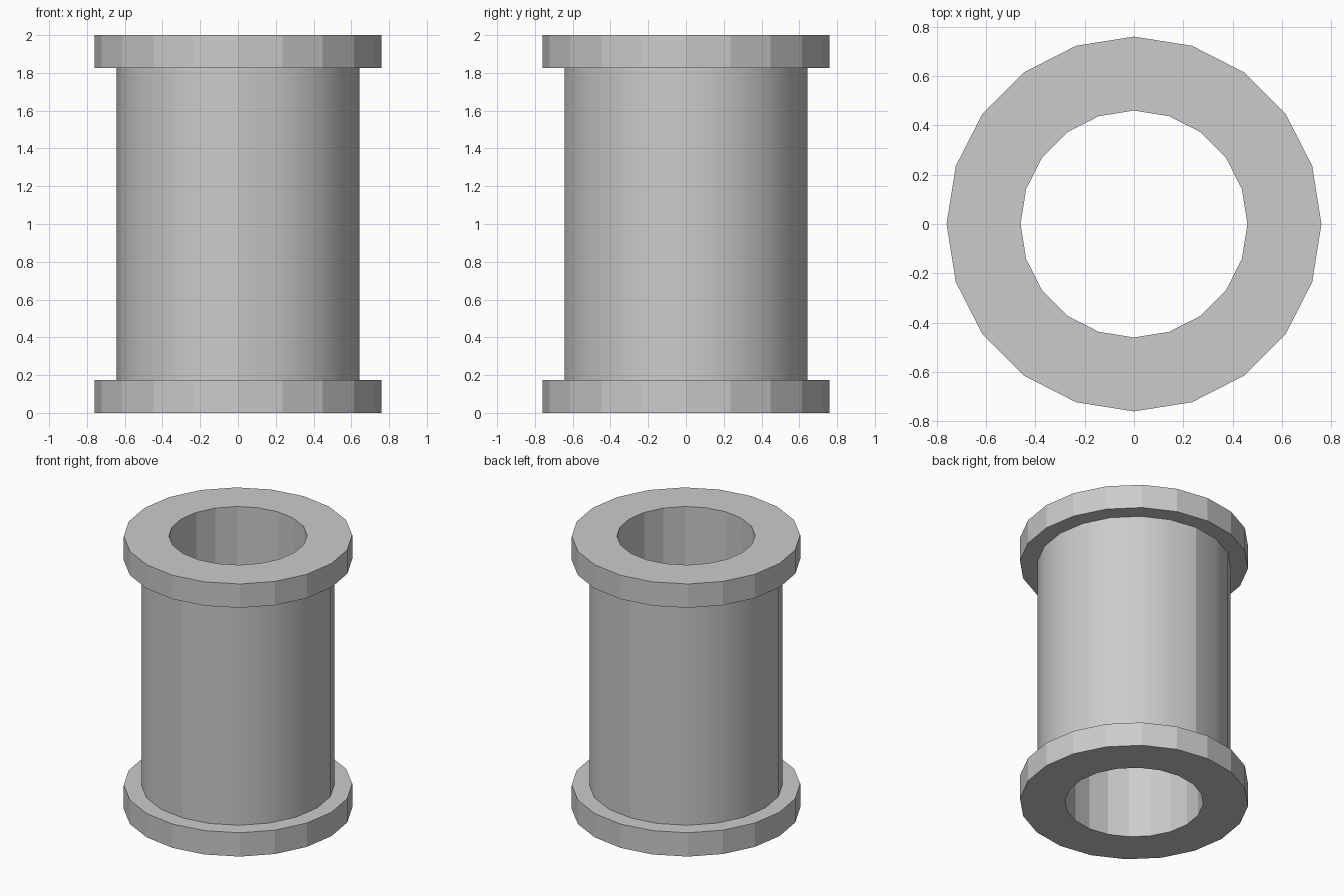
import bpy, bmesh
from math import sin, cos, pi

if "Cube" in bpy.data.objects:
    bpy.data.objects.remove(bpy.data.objects["Cube"])

SIDES = 20
HOLE_R, BODY_R, FLANGE_R = 0.46, 0.643, 0.76
FLANGE_H, HEIGHT = 0.175, 2.0


def ring_sector(name, r_in, r_out, z0, z1, start, steps, caps, smooth_outer):
    """Tube wall swept over a number of facet steps; a full turn closes itself."""
    bm = bmesh.new()
    closed = steps == SIDES
    cols = []
    for i in range(steps if closed else steps + 1):
        a = start + 2 * pi * i / SIDES
        cols.append([bm.verts.new((r * cos(a), r * sin(a), z))
                     for r, z in ((r_out, z0), (r_out, z1), (r_in, z1), (r_in, z0))])
    for i in range(steps):
        a, b = cols[i], cols[(i + 1) % len(cols)]
        for k in range(4):
            if k in (1, 3) and not caps:
                continue  # ends hidden against the flanges
            n = (k + 1) % 4
            face = bm.faces.new((a[k], b[k], b[n], a[n]))
            face.smooth = smooth_outer and k == 0
    mesh = bpy.data.meshes.new(name)
    bm.to_mesh(mesh)
    bm.free()
    obj = bpy.data.objects.new(name, mesh)
    bpy.context.collection.objects.link(obj)
    return obj


# End flanges, flat faceted
for name, z in (("bottom_flange", 0), ("top_flange", HEIGHT - FLANGE_H)):
    ring_sector(name, HOLE_R, FLANGE_R, z, z + FLANGE_H, 0, SIDES, True, False)

# Barrel in two half shells, smooth outside, the right one a lighter grey
light = bpy.data.materials.new("light_grey")
light.diffuse_color = (0.92, 0.92, 0.92, 1)
light.use_nodes = True
light.node_tree.nodes["Principled BSDF"].inputs["Base Color"].default_value = light.diffuse_color
for name, start in (("right_half_barrel", -pi / 2), ("left_half_barrel", pi / 2)):
    half = ring_sector(name, HOLE_R, BODY_R, FLANGE_H, HEIGHT - FLANGE_H,
                       start, SIDES // 2, False, True)
    if name.startswith("right"):
        half.data.materials.append(light)
